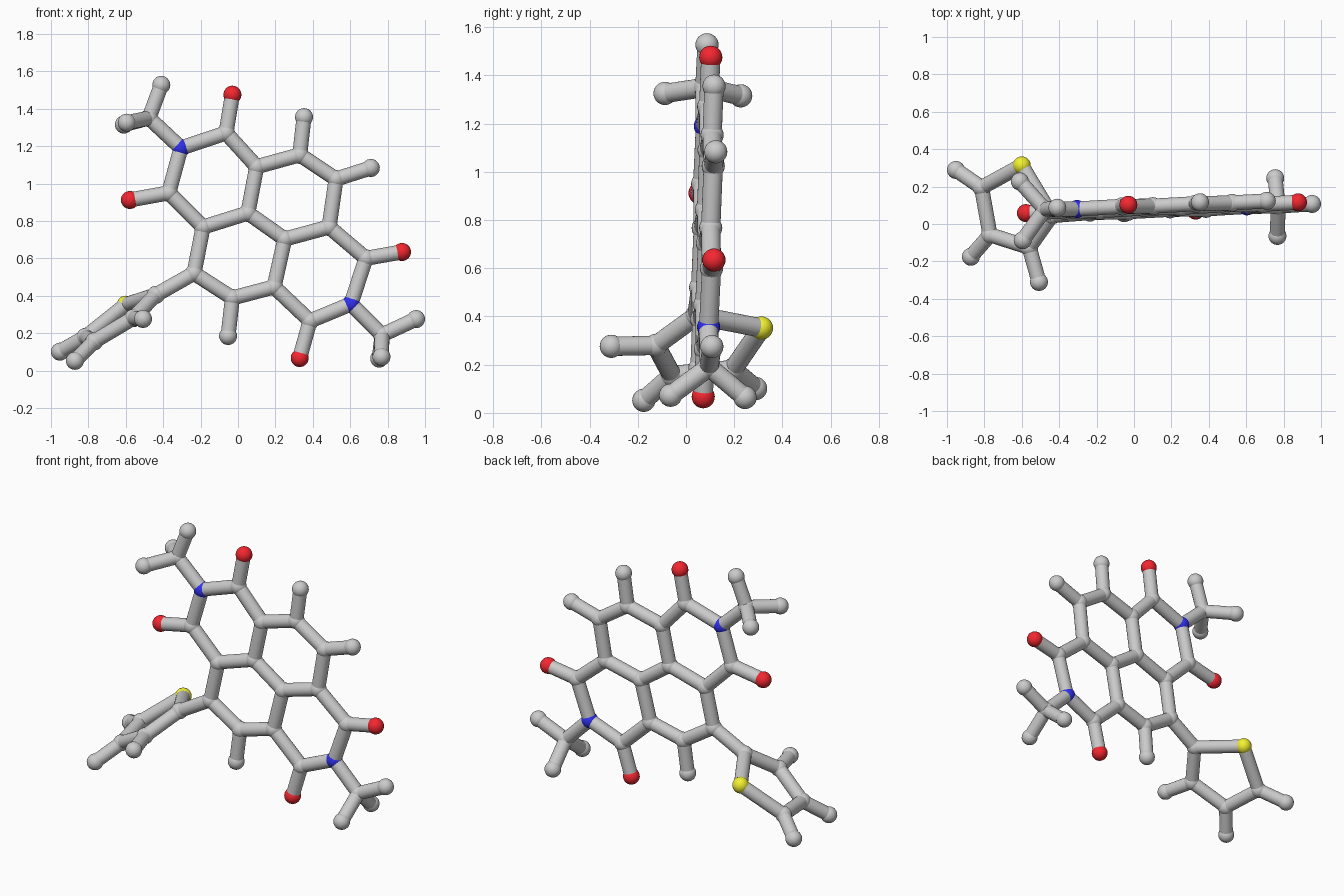
import bpy, bmesh
from mathutils import Vector, Matrix
from itertools import combinations

if "Cube" in bpy.data.objects:
    bpy.data.objects.remove(bpy.data.objects["Cube"])

ATOM_R, BOND_R = 0.048, 0.04


def flat(x, z):
    """Place an atom on the slightly tilted plane of the fused rings."""
    return Vector((x, 0.054 + 0.046 * x + 0.034 * z, z))


# fused ring carbons, including the two methyl centres
carbon = [flat(*p) for p in [
    (-0.064, 1.27), (0.10, 1.09), (0.33, 1.153), (0.524, 1.024),
    (0.487, 0.767), (0.684, 0.60), (0.385, 0.265), (0.193, 0.447),
    (0.25, 0.703), (0.053, 0.842), (-0.187, 0.767), (-0.37, 0.95),
    (-0.235, 0.52), (-0.03, 0.388), (-0.476, 1.35), (0.77, 0.19)]]
# five-sided side ring carbons
carbon += [Vector(p) for p in [
    (-0.44, 0.045, 0.404), (-0.56, -0.125, 0.28),
    (-0.77, -0.058, 0.155), (-0.815, 0.195, 0.18)]]

nitrogen = [flat(-0.305, 1.19), flat(0.604, 0.356)]
oxygen = [flat(-0.03, 1.475), flat(0.877, 0.634), flat(0.33, 0.067), flat(-0.578, 0.912)]
sulphur = [Vector((-0.60, 0.313, 0.352))]

# end caps: flat ones, methyl ones, side ring ones
hydrogen = [flat(*p) for p in [
    (0.353, 1.355), (0.71, 1.083), (-0.053, 0.185), (-0.41, 1.527), (0.952, 0.275)]]
hydrogen += [Vector(p) for p in [
    (-0.595, -0.087, 1.325), (-0.61, 0.227, 1.315),
    (0.767, -0.064, 0.073), (0.755, 0.245, 0.064),
    (-0.508, -0.31, 0.276), (-0.872, -0.175, 0.052), (-0.952, 0.289, 0.101)]]


def finish(name, bm, color=None):
    mesh = bpy.data.meshes.new(name)
    bm.to_mesh(mesh)
    bm.free()
    obj = bpy.data.objects.new(name, mesh)
    bpy.context.collection.objects.link(obj)
    if color:
        mat = bpy.data.materials.new(name + "_colour")
        mat.diffuse_color = (*color, 1)
        mat.use_nodes = True
        mat.node_tree.nodes["Principled BSDF"].inputs["Base Color"].default_value = mat.diffuse_color
        mesh.materials.append(mat)
    bpy.ops.object.select_all(action='DESELECT')
    obj.select_set(True)
    bpy.context.view_layer.objects.active = obj
    bpy.ops.object.shade_smooth_by_angle()


def balls(name, points, color=None):
    bm = bmesh.new()
    for p in points:
        bmesh.ops.create_uvsphere(bm, u_segments=24, v_segments=16, radius=ATOM_R,
                                  matrix=Matrix.Translation(p))
    finish(name, bm, color)


# balls by colour
balls("carbon_joints", carbon)
balls("hydrogen_ends", hydrogen)
balls("nitrogen_joints", nitrogen, (0.03, 0.03, 0.85))
balls("oxygen_ends", oxygen, (0.9, 0.02, 0.03))
balls("sulphur_joint", sulphur, (0.9, 0.88, 0.03))

# rods between every pair of neighbouring atoms
bm = bmesh.new()
heavy = carbon + nitrogen + oxygen + sulphur
pairs = list(combinations(heavy, 2)) + [(h, c) for h in hydrogen for c in carbon]
for a, b in pairs:
    d = b - a
    if d.length < 0.335:
        m = Matrix.Translation((a + b) / 2) @ d.to_track_quat('Z', 'Y').to_matrix().to_4x4()
        bmesh.ops.create_cone(bm, cap_ends=True, segments=24, radius1=BOND_R,
                              radius2=BOND_R, depth=d.length, matrix=m)
finish("bond_rods", bm)
